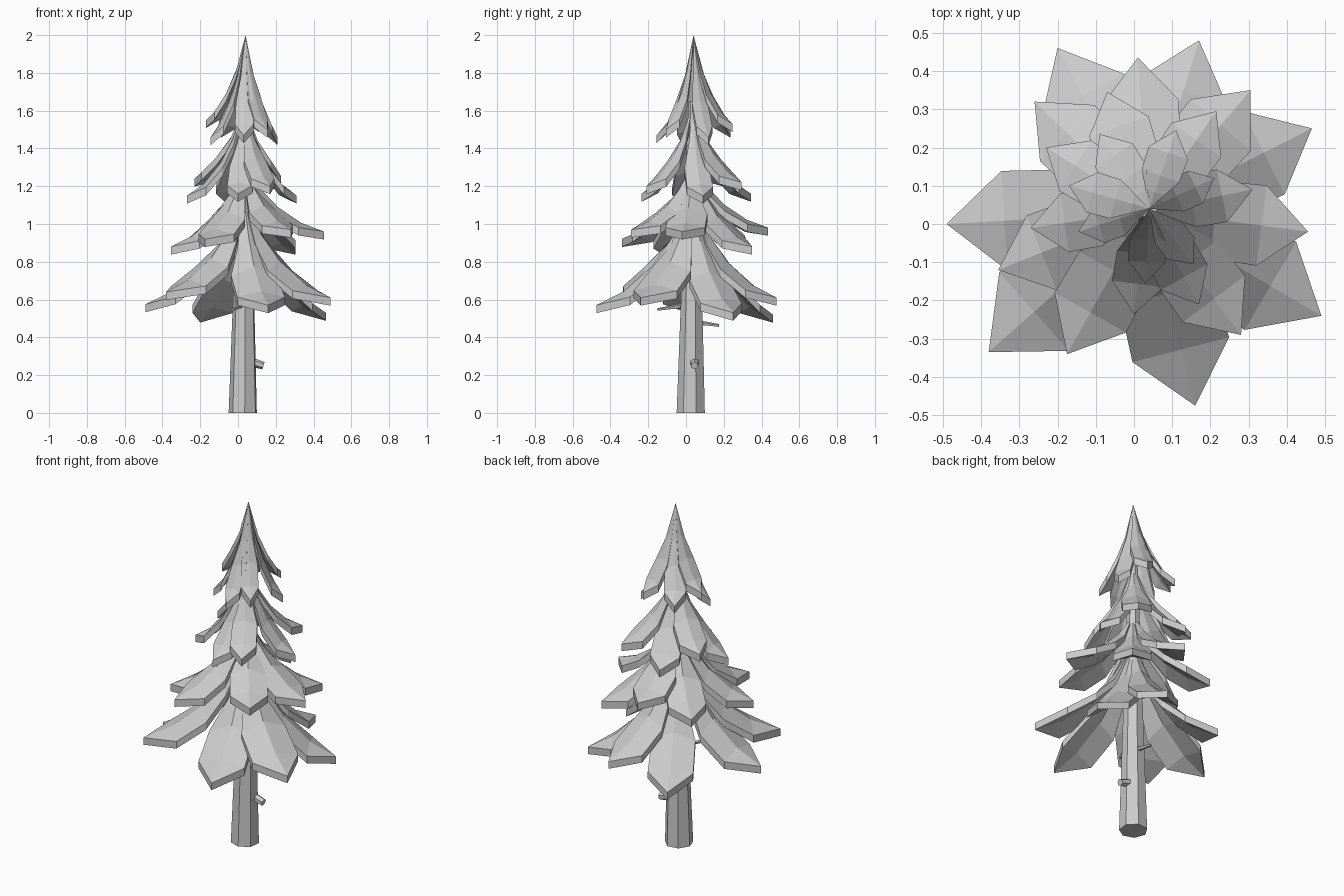
import bpy, bmesh, math
from mathutils import Vector

if "Cube" in bpy.data.objects:
    bpy.data.objects.remove(bpy.data.objects["Cube"])

# profile of one bough: (distance fraction, height fraction, half width, edge droop)
PROFILE = [(0.21, 0.62, 0.12, 0.10), (0.42, 0.36, 0.24, 0.09), (0.71, 0.13, 0.25, 0.06)]
THICK = 0.042

# tiers: apex and the tip of each of the seven boughs
TIERS = {
    "boughs_lowest": ((0.03, 0.03, 1.14), [
        (-.49, 0, .575), (-.2, .46, .52), (.17, .48, .61), (.465, .25, .53),
        (.49, -.24, .61), (.16, -.475, .57), (-.38, -.335, .64)]),
    "boughs_lower": ((0.035, 0.035, 1.32), [
        (-.26, .32, .91), (.01, .435, .98), (.305, .35, .88), (.455, -.02, .96),
        (.28, -.29, .97), (-.175, -.34, .92), (-.355, -.12, .88)]),
    "boughs_upper": ((0.035, 0.035, 1.63), [
        (-.23, .2, 1.24), (-.07, .345, 1.16), (.215, .295, 1.22), (.31, .09, 1.15),
        (.17, -.21, 1.2), (0, -.235, 1.16), (-.27, -.01, 1.15)]),
    "boughs_top": ((0.04, 0.04, 2.0), [
        (-.17, .1, 1.55), (-.09, .235, 1.5), (.11, .245, 1.53), (.21, .12, 1.46),
        (.155, -.105, 1.5), (.03, -.155, 1.47), (-.145, -.02, 1.46)]),
}


def finish(bm, name):
    bmesh.ops.recalc_face_normals(bm, faces=bm.faces)
    me = bpy.data.meshes.new(name)
    bm.to_mesh(me)
    bm.free()
    ob = bpy.data.objects.new(name, me)
    bpy.context.collection.objects.link(ob)
    return ob


def add_bough(bm, apex, tip):
    """A pointed slab with a raised centre ridge, hanging from the apex."""
    apex, tip = Vector(apex), Vector(tip)
    out = Vector((tip.x - apex.x, tip.y - apex.y, 0))
    reach = out.length
    side = Vector((-out.y, out.x, 0)) / reach
    layers = []
    for drop in (0, THICK):
        down = Vector((0, 0, -drop))
        a = bm.verts.new(apex + down)
        rows = []
        for f, h, w, d in PROFILE:
            mid = apex + out * f
            mid.z = tip.z + (apex.z - tip.z) * h
            lower = Vector((0, 0, -d * reach))
            rows.append([bm.verts.new(mid + down + side * (s * w * reach) + lower * abs(s))
                         for s in (-1, 0, 1)])
        t = bm.verts.new(tip + down)
        for i in (0, 1):
            bm.faces.new((a, rows[0][i], rows[0][i + 1]))
            for p, q in zip(rows, rows[1:]):
                bm.faces.new((p[i], q[i], q[i + 1], p[i + 1]))
            bm.faces.new((rows[-1][i], t, rows[-1][i + 1]))
        layers.append([a] + [r[0] for r in rows] + [t] + [r[2] for r in reversed(rows)])
    top, bottom = layers
    n = len(top)
    for i in range(n):
        j = (i + 1) % n
        bm.faces.new((top[i], top[j], bottom[j], bottom[i]))


def rod(name, start, end, r1, r2, sides):
    """Tapered low-poly rod between two points."""
    start, end = Vector(start), Vector(end)
    axis = end - start
    bm = bmesh.new()
    bmesh.ops.create_cone(bm, cap_ends=True, segments=sides, radius1=r1, radius2=r2,
                          depth=axis.length)
    m = axis.to_track_quat('Z', 'Y').to_matrix()
    for v in bm.verts:
        v.co = m @ v.co + (start + end) / 2
    return finish(bm, name)


# foliage
for name, (apex, tips) in TIERS.items():
    bm = bmesh.new()
    for tip in tips:
        add_bough(bm, apex, tip)
    finish(bm, name)

# trunk and broken twigs
rod("trunk", (0.027, 0.027, 0), (0.038, 0.038, 1.65), 0.077, 0.025, 7)
rod("twig_right", (0.05, 0.045, 0.275), (0.135, 0.045, 0.25), 0.026, 0.02, 6)
rod("twig_back", (0.04, 0.05, 0.48), (0.03, 0.175, 0.462), 0.014, 0.008, 5)
rod("twig_front", (0.02, 0, 0.57), (-0.03, -0.15, 0.547), 0.014, 0.007, 5)
